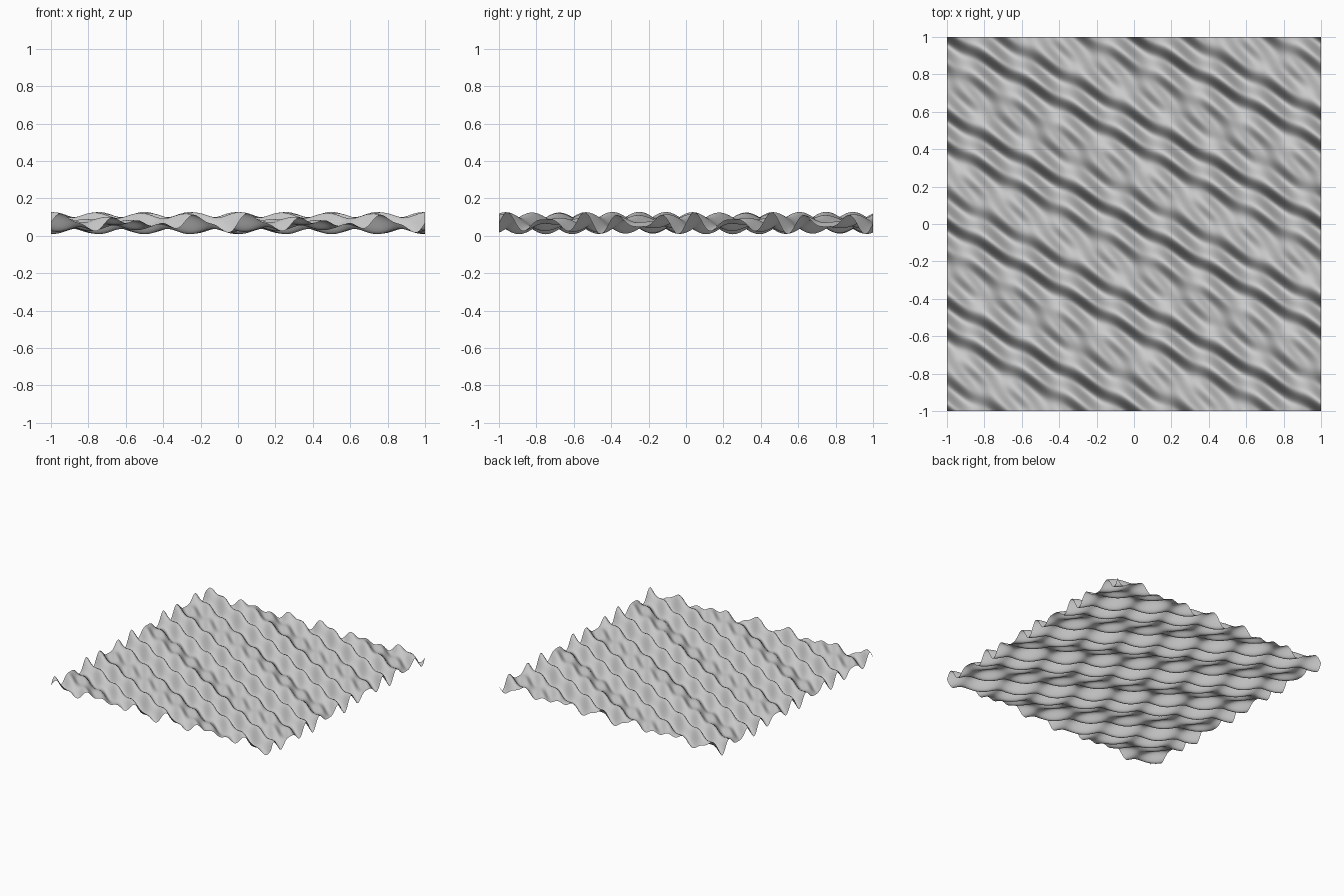
import bpy, bmesh
from math import sin, pi

if "Cube" in bpy.data.objects:
    bpy.data.objects.remove(bpy.data.objects["Cube"])

# Directional waves: (cycles per unit in x, cycles per unit in y, height)
WAVES = [(3, 5, 0.026), (4, 7, 0.020), (7, 5, 0.014)]
MID = 0.068


def height(x, y):
    return MID + sum(a * sin(2 * pi * (u * x + v * y)) for u, v, a in WAVES)


# Rippled open sheet, tiling every unit
bm = bmesh.new()
bmesh.ops.create_grid(bm, x_segments=240, y_segments=240, size=1.0)
for v in bm.verts:
    v.co.z = height(v.co.x, v.co.y)
for f in bm.faces:
    f.smooth = True
mesh = bpy.data.meshes.new("water_surface")
bm.to_mesh(mesh)
bm.free()
water = bpy.data.objects.new("water_surface", mesh)
bpy.context.collection.objects.link(water)
